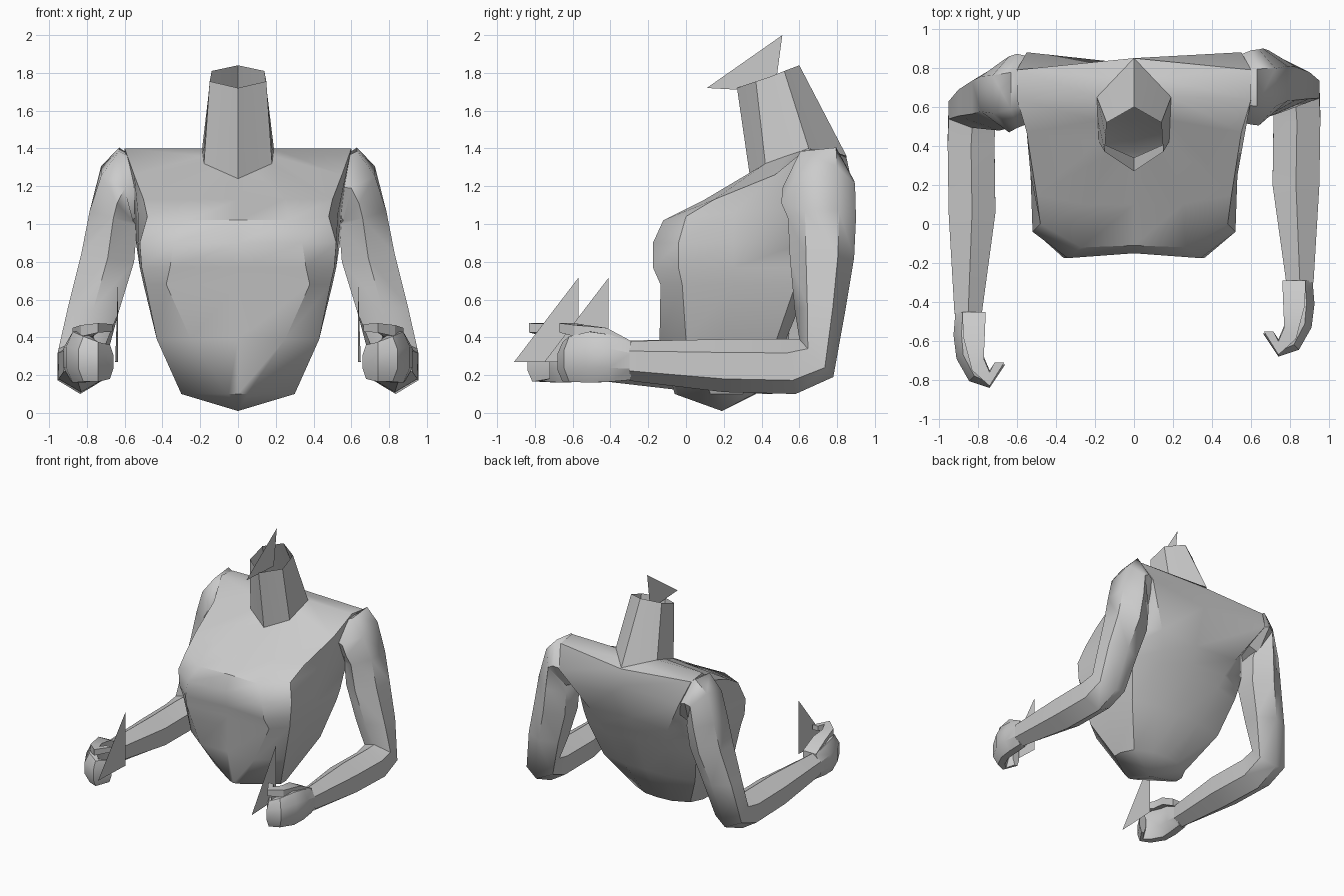
import bpy
import bmesh
import math
from mathutils import Vector

cube = bpy.data.objects.get("Cube")
if cube:
    bpy.data.objects.remove(cube, do_unlink=True)

# One plain grey for the whole figure
GREY = (0.6, 0.6, 0.6, 1.0)
grey = bpy.data.materials.new("plain grey")
grey.use_nodes = True
grey.diffuse_color = GREY
grey.node_tree.nodes["Principled BSDF"].inputs["Base Color"].default_value = GREY


def finish(name, bm, angle=30):
    """Turn a bmesh into a named, shaded object."""
    bmesh.ops.remove_doubles(bm, verts=bm.verts, dist=0.0005)
    bmesh.ops.recalc_face_normals(bm, faces=bm.faces)
    mesh = bpy.data.meshes.new(name)
    bm.to_mesh(mesh)
    bm.free()
    mesh.materials.append(grey)
    obj = bpy.data.objects.new(name, mesh)
    bpy.context.collection.objects.link(obj)
    bpy.ops.object.select_all(action='DESELECT')
    obj.select_set(True)
    bpy.context.view_layer.objects.active = obj
    bpy.ops.object.shade_smooth_by_angle(angle=math.radians(angle))


def loft(name, rings, caps=True, tip=None, angle=30):
    """Skin closed rings of equal length, with flat caps or a pointed start."""
    bm = bmesh.new()
    rows = [[bm.verts.new(p) for p in ring] for ring in rings]
    count = len(rows[0])
    for low, high in zip(rows, rows[1:]):
        for i in range(count):
            j = (i + 1) % count
            bm.faces.new((low[i], low[j], high[j], high[i]))
    if tip:
        apex = bm.verts.new(tip)
        for i in range(count):
            bm.faces.new((rows[0][(i + 1) % count], rows[0][i], apex))
    if caps:
        bm.faces.new(rows[0][::-1])
        bm.faces.new(rows[-1])
    finish(name, bm, angle)


def whole(half):
    """Mirror a half outline, front centre to back centre, into a full ring."""
    return half + [(-x, y, z) for x, y, z in half[-2:0:-1]]


def level(z, *outline):
    return whole([(x, y, z) for x, y in outline])


# Torso: half outlines from hips to the base of the neck
hips = level(.10, (0, -.06), (.05, -.04), (.3, .13), (.3, .2), (.25, .3), (.12, .36), (0, .37))
waist = level(.39, (0, -.14), (.25, -.14), (.43, 0), (.43, .2), (.42, .48), (.2, .53), (0, .53))
ribs = level(.68, (0, -.13), (.38, -.135), (.49, -.02), (.5, .25), (.5, .58), (.28, .65), (0, .64))
under = level(.77, (0, -.15), (.36, -.175), (.51, -.04), (.52, .25), (.52, .6), (.3, .7), (0, .68))
bust = level(.9, (0, -.15), (.34, -.175), (.52, -.04), (.53, .25), (.54, .62), (.36, .76), (0, .73))
chest = whole([(0, -.11, 1.02), (.27, -.12, 1.02), (.48, 0, 1.04), (.53, .25, 1.06),
               (.55, .62, 1.08), (.55, .88, 1.21), (0, .82, 1.2)])
shoulders = whole([(0, .1, 1.13), (.25, .1, 1.13), (.5, .15, 1.13), (.55, .47, 1.26),
                   (.6, .64, 1.4), (.6, .79, 1.38), (0, .85, 1.35)])
neck_base = whole([(0, .34, 1.24), (.09, .38, 1.28), (.18, .42, 1.32), (.185, .53, 1.36),
                   (.19, .65, 1.4), (.095, .75, 1.38), (0, .85, 1.36)])
loft("torso", [hips, waist, ribs, under, bust, chest, shoulders, neck_base],
     caps=False, tip=(0, .19, .01), angle=42)

# Neck: open tube leaning forward
neck_top = whole([(0, .27, 1.72), (.075, .32, 1.738), (.15, .37, 1.755), (.145, .445, 1.78),
                  (.14, .52, 1.81), (.07, .56, 1.825), (0, .6, 1.84)])
loft("neck", [neck_base, neck_top], caps=False)

# Limb sections: centre, half width vector, half depth vector
ARM = [
    ((.50, .69, 1.20), (.02, 0, .13), (0, .16, 0)),
    ((.60, .70, 1.21), (.03, 0, .185), (0, .19, .02)),
    ((.64, .70, 1.16), (.085, 0, .12), (0, .195, .05)),
    ((.66, .72, 1.03), (.125, 0, .04), (0, .18, 0)),
    ((.69, .72, .82), (.14, 0, .02), (0, .17, 0)),
    ((.765, .71, .55), (.135, 0, .01), (0, .135, 0)),
    ((.83, .69, .29), (.12, 0, 0), (0, .09, -.1)),
    ((.835, .55, .245), (.12, 0, 0), (0, .03, -.145)),
    ((.83, .20, .25), (.12, 0, 0), (0, 0, -.14)),
    ((.85, -.30, .275), (.07, 0, 0), (0, 0, -.105)),
]
HAND = [
    ((.85, -.29, .275), (.065, 0, 0), (0, 0, -.10)),
    ((.855, -.40, .29), (.07, -.01, 0), (0, 0, -.125)),
    ((.85, -.50, .295), (.06, -.03, 0), (0, 0, -.135)),
    ((.80, -.60, .285), (.045, -.045, 0), (0, 0, -.12)),
    ((.74, -.635, .27), (0, -.045, 0), (0, 0, -.105)),
    ((.69, -.56, .27), (-.03, 0, 0), (0, 0, -.09)),
]
THUMB = [
    ((.82, -.29, .35), (.06, 0, 0), (0, 0, -.03)),
    ((.82, -.42, .42), (.055, 0, 0), (0, 0, -.03)),
    ((.80, -.56, .435), (.03, -.03, 0), (0, 0, -.03)),
    ((.74, -.635, .45), (0, -.035, 0), (0, 0, -.025)),
    ((.69, -.55, .45), (-.025, 0, 0), (0, 0, -.02)),
]
REACH = -.16  # the right arm reaches further forward


def section(centre, width, depth, sides, side, shift):
    """Polygon fitted exactly to the given half width and half depth."""
    c, w, d = Vector(centre), Vector(width), Vector(depth)
    angles = [(k + .5) * math.tau / sides for k in range(sides)]
    w /= max(math.cos(a) for a in angles)
    d /= max(math.sin(a) for a in angles)
    points = [c + math.cos(a) * w + math.sin(a) * d for a in angles]
    return [(p.x * side, p.y + shift, p.z) for p in points]


def plate(name, corners):
    bm = bmesh.new()
    bm.faces.new([bm.verts.new(p) for p in corners])
    finish(name, bm)


for label, side, reach in (("left", 1, 0), ("right", -1, REACH)):
    last = len(ARM) - 1
    loft(label + "_arm", [section(*s, 6, side, reach * i / last) for i, s in enumerate(ARM)],
         caps=False, angle=55)
    loft(label + "_hand", [section(*s, 8, side, reach) for s in HAND])
    loft(label + "_thumb", [section(*s, 4, side, reach) for s in THUMB])
    # Thin triangular marker beside the palm
    plate(label + "_hand_marker", [(side * x, y + reach, z) for x, y, z in
                                   ((.635, -.41, .715), (.635, -.41, .27), (.65, -.75, .27))])

# Thin triangular marker above the neck
plate("neck_marker", [(0, .11, 1.72), (0, .51, 2.0), (0, .47, 1.70)])
